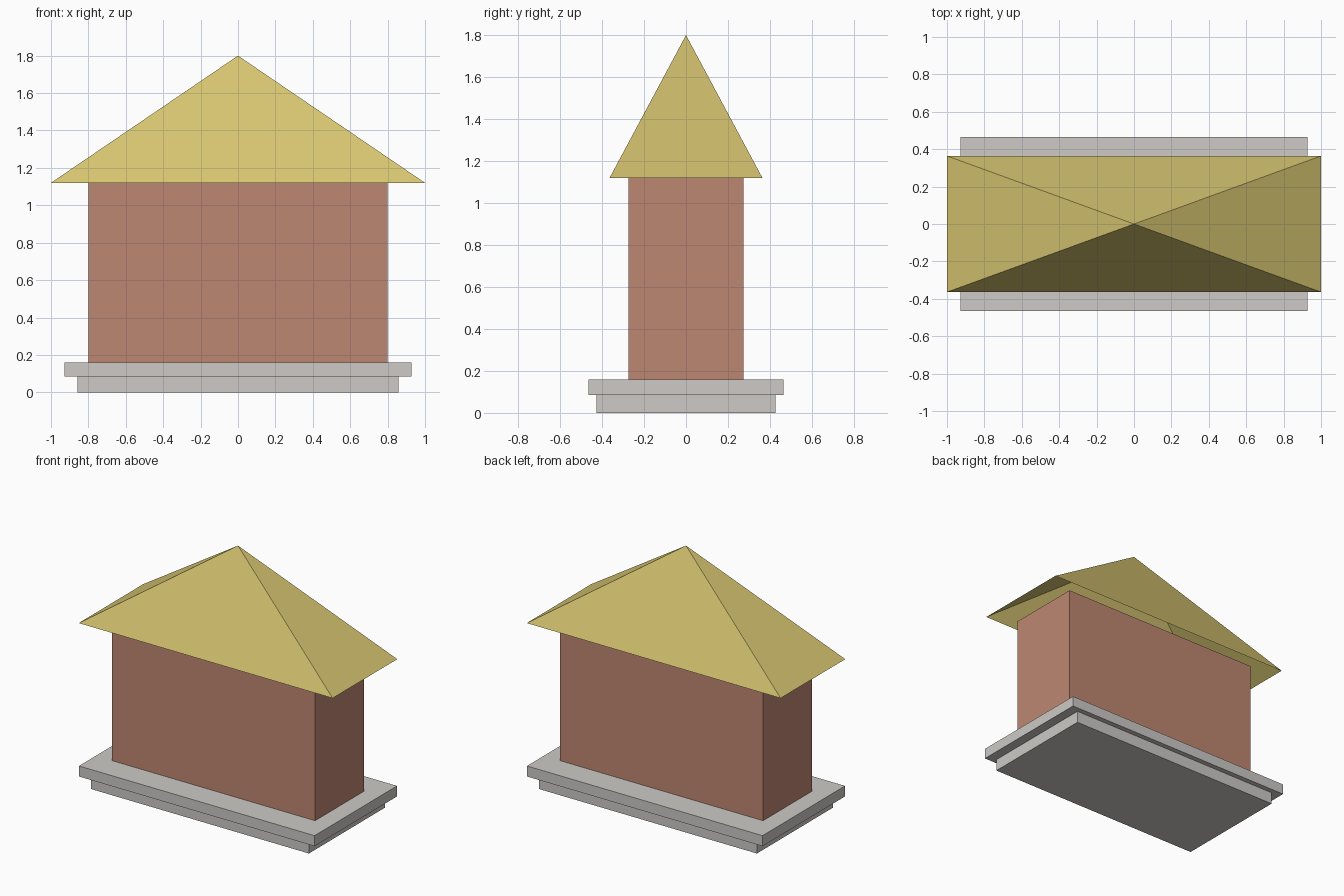
import bpy, bmesh
from mathutils import Matrix

if "Cube" in bpy.data.objects:
    bpy.data.objects.remove(bpy.data.objects["Cube"])


def material(name, rgb):
    m = bpy.data.materials.new(name)
    m.diffuse_color = (*rgb, 1.0)
    m.use_nodes = True
    m.node_tree.nodes["Principled BSDF"].inputs["Base Color"].default_value = m.diffuse_color
    return m


def add_object(name, bm, mat):
    mesh = bpy.data.meshes.new(name)
    bm.to_mesh(mesh)
    bm.free()
    mesh.materials.append(mat)
    obj = bpy.data.objects.new(name, mesh)
    bpy.context.collection.objects.link(obj)
    return obj


def box(name, half_x, half_y, z0, z1, mat):
    bm = bmesh.new()
    size = Matrix.Diagonal((2 * half_x, 2 * half_y, z1 - z0, 1))
    bmesh.ops.create_cube(bm, size=1, matrix=Matrix.Translation((0, 0, (z0 + z1) / 2)) @ size)
    return add_object(name, bm, mat)


def open_pyramid(name, half_x, half_y, z0, z1, mat):
    bm = bmesh.new()
    rim = [bm.verts.new((sx * half_x, sy * half_y, z0))
           for sx, sy in ((-1, -1), (1, -1), (1, 1), (-1, 1))]
    apex = bm.verts.new((0, 0, z1))
    for i in range(4):
        bm.faces.new((rim[i], rim[(i + 1) % 4], apex))
    return add_object(name, bm, mat)


stone = material("stone", (0.61, 0.59, 0.565))
brick = material("brick", (0.515, 0.242, 0.168))
straw = material("straw", (0.665, 0.552, 0.162))

# Stepped plinth
box("lower_plinth", 0.858, 0.427, 0.0, 0.085, stone)
box("upper_plinth", 0.928, 0.464, 0.085, 0.16, stone)

# House body
box("walls", 0.80, 0.275, 0.16, 1.12, brick)

# Roof shell, open underneath
open_pyramid("roof", 1.0, 0.364, 1.12, 1.80, straw)
